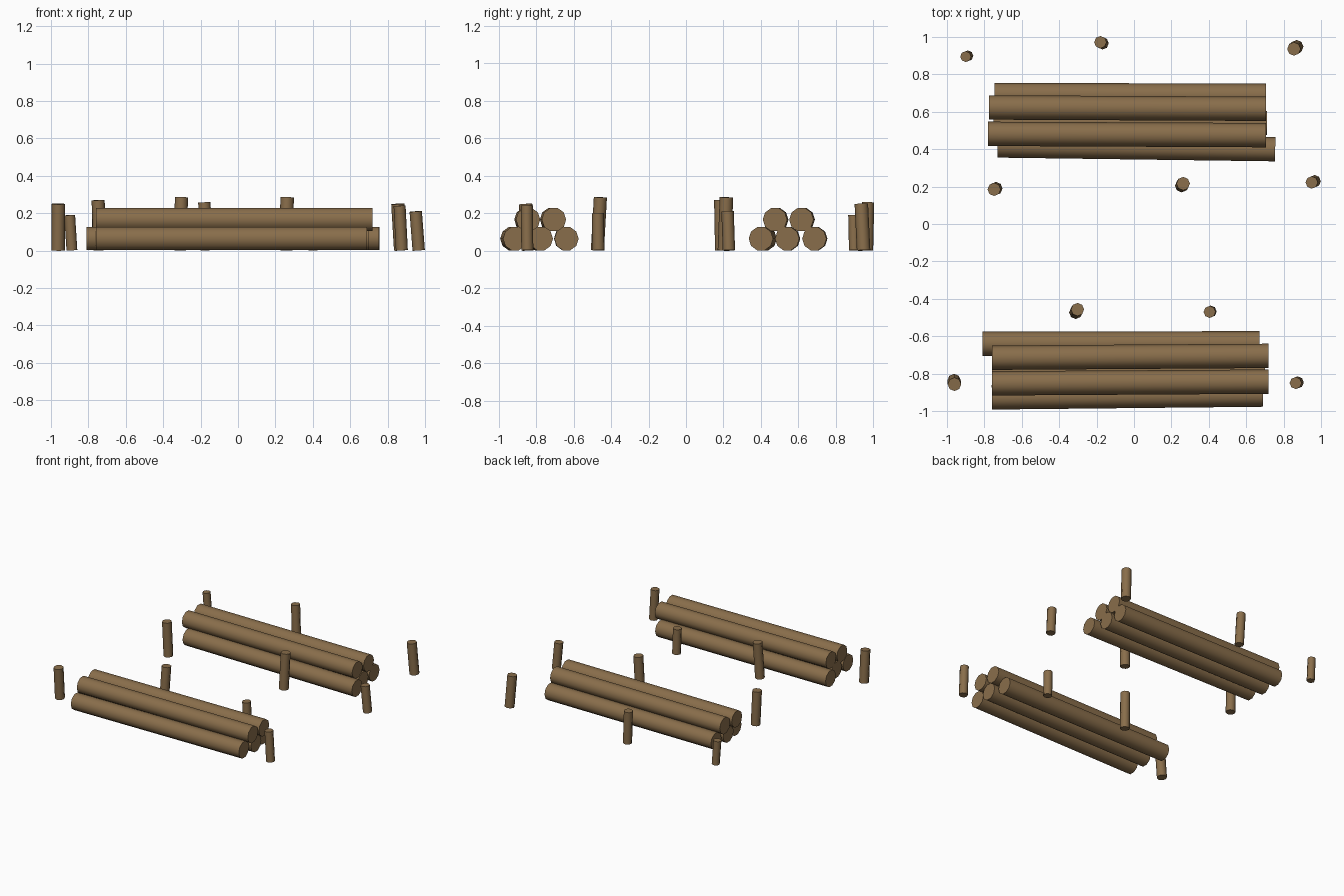
import bpy
import math
from mathutils import Vector, Matrix

cube = bpy.data.objects.get("Cube")
if cube:
    bpy.data.objects.remove(cube, do_unlink=True)

# Single bark-brown material
wood = bpy.data.materials.new("brown wood")
wood.use_nodes = True
wood.diffuse_color = (0.25, 0.155, 0.07, 1)
wood.node_tree.nodes["Principled BSDF"].inputs["Base Color"].default_value = wood.diffuse_color


def pole(name, start, end, radius, sides, side_dir):
    """Round timber from start to end, with one vertex pointing along side_dir."""
    start, end = Vector(start), Vector(end)
    axis = (end - start).normalized()
    bpy.ops.mesh.primitive_cylinder_add(
        vertices=sides, radius=radius, depth=(end - start).length)
    obj = bpy.context.object
    v = axis.cross(Vector(side_dir)).normalized()
    u = v.cross(axis)
    frame = Matrix((u, v, axis)).transposed().to_4x4()
    # Cylinder vertices begin on local y, so turn a quarter to start on u
    obj.data.transform(frame @ Matrix.Rotation(-math.pi / 2, 4, "Z"))
    obj.location = (start + end) / 2
    obj.name = name
    obj.data.materials.append(wood)
    bpy.ops.object.shade_smooth_by_angle(angle=math.radians(60))


# Two piles of logs: (layer, x start, x end, y at start, y at end)
LOW, HIGH = 0.064, 0.166
piles = {
    "back": [
        (LOW, -0.73, 0.755, 0.42, 0.40),
        (LOW, -0.75, 0.71, 0.545, 0.54),
        (LOW, -0.745, 0.705, 0.69, 0.685),
        (HIGH, -0.78, 0.705, 0.482, 0.475),
        (HIGH, -0.775, 0.705, 0.623, 0.616),
    ],
    "front": [
        (LOW, -0.76, 0.69, -0.927, -0.912),
        (LOW, -0.76, 0.70, -0.785, -0.775),
        (LOW, -0.81, 0.67, -0.64, -0.638),
        (HIGH, -0.76, 0.72, -0.852, -0.843),
        (HIGH, -0.76, 0.72, -0.715, -0.705),
    ],
}
for side, logs in piles.items():
    for i, (z, x0, x1, y0, y1) in enumerate(logs, 1):
        pole(f"{side}_log_{i}", (x0, y0, z), (x1, y1, z), 0.065, 10, (0, 1, 0))

# Leaning posts: (top x, top y, lean x, lean y, height, radius)
posts = [
    (-0.90, 0.895, -0.012, -0.004, 0.19, 0.029),
    (-0.18, 0.972, -0.012, 0.006, 0.258, 0.033),
    (0.855, 0.936, -0.015, -0.012, 0.25, 0.036),
    (-0.748, 0.185, -0.01, -0.005, 0.27, 0.035),
    (0.263, 0.216, 0.008, 0.011, 0.285, 0.036),
    (0.95, 0.222, -0.016, -0.007, 0.21, 0.033),
    (-0.302, -0.457, 0.01, 0.016, 0.285, 0.035),
    (0.404, -0.47, -0.006, -0.002, 0.20, 0.032),
    (-0.96, -0.857, 0.002, -0.02, 0.25, 0.036),
    (0.864, -0.85, -0.012, -0.003, 0.24, 0.032),
]
for i, (x, y, dx, dy, h, r) in enumerate(posts, 1):
    pole(f"post_{i}", (x - dx, y - dy, 0.002), (x, y, h), r, 8, (1, 0, 0))
